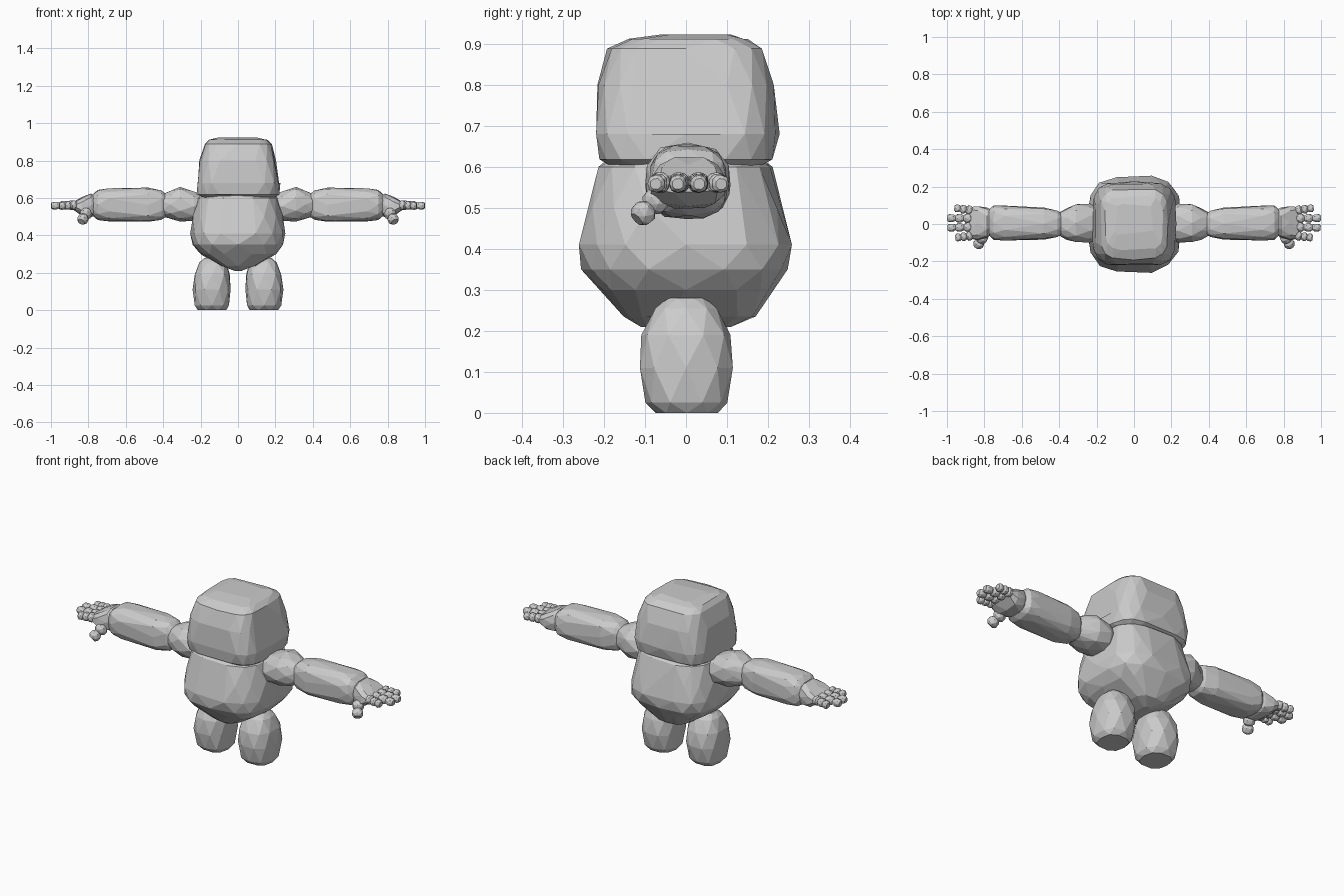
import bpy, bmesh, math, random
from mathutils import Vector, Matrix

rng = random.Random(7)
stone = bpy.data.materials.new("stone_grey")
stone.diffuse_color = (0.6, 0.6, 0.6, 1)

# Maps (across, depth, along) onto world axes
UPRIGHT = Matrix.Identity(4)
SIDEWAYS = Matrix(((0, 0, 1, 0), (0, 1, 0, 0), (1, 0, 0, 0), (0, 0, 0, 1)))


def blob(name, rings, frame=UPRIGHT, sides=12, power=0.7, jitter=0.03, mirror=False):
    """Faceted convex stone; rings are (along, centre u, centre v, radius u, radius v)."""
    bm = bmesh.new()
    for i, (t, cu, cv, ru, rv) in enumerate(rings):
        for k in range(sides):
            a = math.tau * (k + 0.5 * (i % 2)) / sides
            c, s = math.cos(a), math.sin(a)
            u = math.copysign(abs(c) ** power, c) * (1 + rng.uniform(-jitter, jitter))
            v = math.copysign(abs(s) ** power, s) * (1 + rng.uniform(-jitter, jitter))
            bm.verts.new(frame @ Vector((cu + ru * u, cv + rv * v, t)))
    hull = bmesh.ops.convex_hull(bm, input=bm.verts[:])
    loose = {g for g in hull["geom_interior"] + hull["geom_unused"]
             if isinstance(g, bmesh.types.BMVert)}
    bmesh.ops.delete(bm, geom=list(loose), context='VERTS')
    # Merge nearly flat neighbours into larger facets
    bmesh.ops.dissolve_limit(bm, angle_limit=math.radians(7), verts=bm.verts[:], edges=bm.edges[:])
    bmesh.ops.recalc_face_normals(bm, faces=bm.faces[:])
    mesh = bpy.data.meshes.new(name)
    bm.to_mesh(mesh)
    bm.free()
    mesh.materials.append(stone)
    ob = bpy.data.objects.new(name, mesh)
    bpy.context.collection.objects.link(ob)
    if mirror:
        m = ob.modifiers.new("mirror", 'MIRROR')
        m.use_axis[0] = True
        m.use_mirror_merge = False
    return ob


def digit(name, start, end, radius, joints):
    """Chain of small stones from start to end."""
    start, end = Vector(start), Vector(end)
    axis = end - start
    turn = axis.to_track_quat('Z', 'Y').to_matrix().to_4x4()
    step = axis.length / joints
    for j in range(joints):
        r = radius * (1 - 0.08 * j)
        frame = Matrix.Translation(start + axis * (j / joints)) @ turn
        blob(f"{name}_{j + 1}",
             [(-0.003, 0, 0, r * 0.6, r * 0.6), (step * 0.25, 0, 0, r, r),
              (step * 0.75, 0, 0, r, r), (step, 0, 0, r * 0.65, r * 0.65)],
             frame, sides=8, power=0.85, jitter=0.02, mirror=True)


# Head: rounded block
blob("head", [
    (0.600, 0.00, 0.00, 0.195, 0.185), (0.618, 0.00, 0.00, 0.222, 0.212),
    (0.680, 0.00, 0.00, 0.226, 0.225), (0.800, 0.00, 0.00, 0.206, 0.216),
    (0.888, 0.00, 0.00, 0.182, 0.190), (0.912, 0.00, 0.005, 0.155, 0.145),
    (0.923, 0.00, 0.02, 0.105, 0.090)], sides=16, power=0.48, jitter=0.015)

# Body: pear shape with a keel underneath
blob("body", [
    (0.210, 0, 0.00, 0.025, 0.110), (0.235, 0, 0.01, 0.100, 0.160),
    (0.300, 0, 0.00, 0.205, 0.210), (0.350, 0, 0.00, 0.246, 0.250),
    (0.410, 0, 0.00, 0.254, 0.260), (0.500, 0, 0.00, 0.242, 0.240),
    (0.600, 0, 0.00, 0.220, 0.212), (0.616, 0, 0.00, 0.195, 0.190)],
    sides=14, power=0.66, jitter=0.025)

# Legs
blob("leg", [
    (0.000, 0.140, 0.002, 0.076, 0.078), (0.025, 0.140, 0.00, 0.094, 0.100),
    (0.110, 0.140, 0.00, 0.102, 0.118), (0.190, 0.138, 0.00, 0.096, 0.110),
    (0.255, 0.135, 0.00, 0.073, 0.078), (0.280, 0.135, 0.00, 0.045, 0.048)],
    sides=10, power=0.8, jitter=0.02, mirror=True)

# Upper arm
blob("shoulder", [
    (0.180, 0.555, 0.005, 0.060, 0.075), (0.235, 0.555, 0.005, 0.080, 0.102),
    (0.310, 0.567, 0.005, 0.092, 0.106), (0.360, 0.565, 0.000, 0.076, 0.085),
    (0.405, 0.560, 0.000, 0.058, 0.060)],
    SIDEWAYS, sides=10, power=0.8, mirror=True)

# Forearm: long block widening towards the wrist
blob("forearm", [
    (0.385, 0.560, 0.000, 0.062, 0.056), (0.410, 0.562, 0.000, 0.080, 0.072),
    (0.480, 0.563, 0.002, 0.092, 0.086), (0.690, 0.563, 0.006, 0.089, 0.095),
    (0.750, 0.563, 0.008, 0.080, 0.092), (0.775, 0.562, 0.008, 0.060, 0.072)],
    SIDEWAYS, sides=12, power=0.68, jitter=0.02, mirror=True)

# Palm
blob("palm", [
    (0.755, 0.560, 0.010, 0.050, 0.062), (0.785, 0.560, 0.008, 0.064, 0.082),
    (0.835, 0.555, 0.006, 0.050, 0.093), (0.880, 0.558, 0.006, 0.022, 0.084)],
    SIDEWAYS, sides=10, power=0.7, mirror=True)

# Fingers and thumb
for name, y0, y1, tip in (("fore_finger", -0.062, -0.074, 0.955), ("middle_finger", -0.016, -0.020, 0.998),
                          ("ring_finger", 0.030, 0.032, 1.000), ("little_finger", 0.072, 0.086, 0.960)):
    digit(name, (0.865, y0, 0.562), (tip, y1, 0.558), 0.025, 3)
digit("thumb", (0.805, -0.060, 0.530), (0.838, -0.120, 0.472), 0.031, 2)
